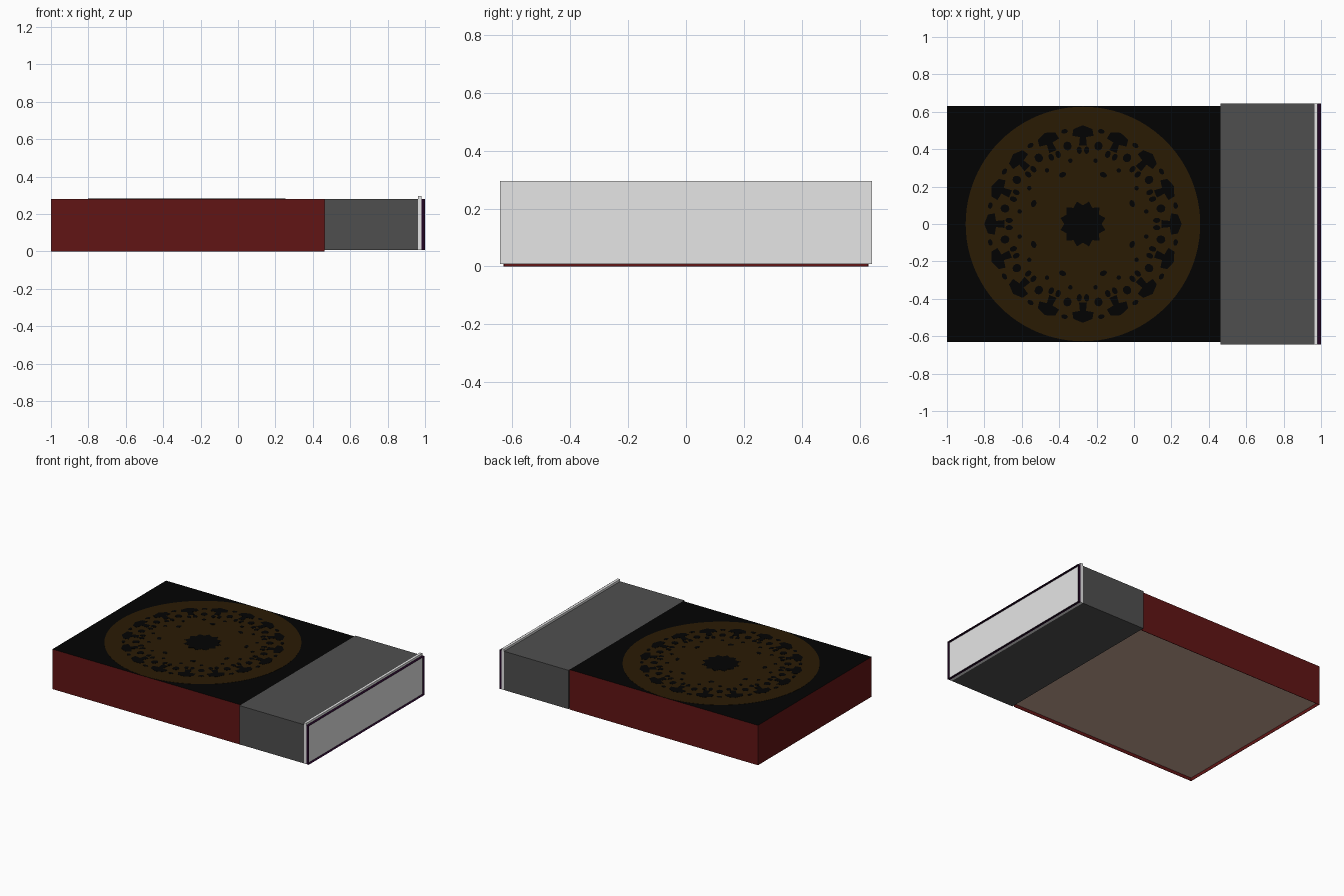
import bpy, bmesh
from math import pi, sin, cos

cube = bpy.data.objects.get("Cube")
if cube:
    bpy.data.objects.remove(cube, do_unlink=True)


def material(name, srgb):
    """Flat colour given as sRGB, stored as linear."""
    lin = [((c + 0.055) / 1.055) ** 2.4 if c > 0.04 else c / 12.92 for c in srgb]
    m = bpy.data.materials.new(name)
    m.use_nodes = True
    m.diffuse_color = (*lin, 1)
    m.node_tree.nodes["Principled BSDF"].inputs["Base Color"].default_value = (*lin, 1)
    return m


red = material("dark red", (0.38, 0.08, 0.08))
black = material("black", (0.01, 0.01, 0.01))
gold = material("dark gold", (0.165, 0.105, 0.015))
grey = material("grey", (0.31, 0.31, 0.31))
light = material("light grey", (0.9, 0.9, 0.9))
purple = material("dark purple", (0.13, 0.02, 0.14))
brown = material("dusty brown", (0.79, 0.66, 0.59))


def finish(name, bm, *mats):
    bmesh.ops.recalc_face_normals(bm, faces=bm.faces)
    mesh = bpy.data.meshes.new(name)
    bm.to_mesh(mesh)
    bm.free()
    for m in mats:
        mesh.materials.append(m)
    obj = bpy.data.objects.new(name, mesh)
    bpy.context.collection.objects.link(obj)
    return obj


def box(name, mats, x0, x1, y0, y1, z0, z1, open_sides=lambda n: False):
    """Box between bounds; faces whose normal passes open_sides are left out."""
    bm = bmesh.new()
    for v in bmesh.ops.create_cube(bm, size=1)["verts"]:
        v.co.x = x1 if v.co.x > 0 else x0
        v.co.y = y1 if v.co.y > 0 else y0
        v.co.z = z1 if v.co.z > 0 else z0
    bm.normal_update()
    gaps = [f for f in bm.faces if open_sides(f.normal)]
    bmesh.ops.delete(bm, geom=gaps, context="FACES")
    return finish(name, bm, *mats)


def add_plate(bm, outline, z0, z1):
    """Closed flat plate from an outline of (x, y) points."""
    low = [bm.verts.new((x, y, z0)) for x, y in outline]
    high = [bm.verts.new((x, y, z1)) for x, y in outline]
    bm.faces.new(low[::-1])
    bm.faces.new(high)
    for i in range(len(low)):
        j = (i + 1) % len(low)
        bm.faces.new((low[i], low[j], high[j], high[i]))


TOP, FLOOR = 0.28, 0.008
SEAM, BODY_Y, END_Y = 0.463, 0.63, 0.643
CX = -0.273                      # centre of the round ornament
THIN = 0.001                     # thickness of the ornament plates

# Body: thin red walls, open below and towards the end section, with a black lid
body = box("body", (red, black), -1, SEAM, -BODY_Y, BODY_Y, 0, TOP,
           lambda n: n.z < -0.5 or n.x > 0.5)
for f in body.data.polygons:
    f.material_index = int(abs(f.normal.z) > 0.5)
walls = body.modifiers.new("wall thickness", "SOLIDIFY")
walls.thickness = 0.003
walls.offset = -1

# Base panel, recessed between the walls
box("base_panel", (brown,), -0.998, SEAM, -0.628, 0.628, 0.022, 0.03)

# End section, raised end plate and thin open rim
box("end_section", (grey,), SEAM, 0.962, -END_Y, END_Y, FLOOR, TOP)
box("end_plate", (light,), 0.962, 0.981, -END_Y, END_Y, FLOOR, 0.295)
box("end_rim", (purple,), 0.981, 1, -END_Y, END_Y, FLOOR, TOP,
    lambda n: abs(n.x) > 0.5)


# Round ornament on the lid
def polar(r, a):
    return CX + r * cos(a), r * sin(a)


def spot(r, a, radial, across, n=10):
    """Oval outline at radius r and angle a, aligned to the radius."""
    pts = []
    for k in range(n):
        t = 2 * pi * k / n
        u, v = r + radial * cos(t), across * sin(t)
        pts.append((CX + u * cos(a) - v * sin(a), u * sin(a) + v * cos(a)))
    return pts


DISC = TOP + THIN
bm = bmesh.new()
add_plate(bm, [polar(0.627, 2 * pi * k / 96) for k in range(96)], TOP, DISC)
finish("ornament_disc", bm, gold)

# Toothed centre
bm = bmesh.new()
add_plate(bm, [polar(0.124 if k % 2 else 0.1, pi * k / 12) for k in range(24)],
          DISC, DISC + THIN)
finish("ornament_centre", bm, black)

# Ring of fan-shaped petals with small specks around them
bm = bmesh.new()
N = 16
for i in range(N):
    a = 2 * pi * i / N
    fan = [(0.42, -0.05), (0.465, -0.035), (0.475, -0.12), (0.51, -0.1), (0.528, 0),
           (0.51, 0.1), (0.475, 0.12), (0.465, 0.035), (0.42, 0.05)]
    add_plate(bm, [polar(r, a + d) for r, d in fan], DISC, DISC + THIN)
    half = a + pi / N
    spots = [(0.395, a - 0.05, 0.02, 0.014), (0.395, a + 0.05, 0.02, 0.014),
             (0.425, half, 0.024, 0.022), (0.505, half, 0.012, 0.018),
             (0.345, half, 0.012, 0.012)]
    if i % 2:
        spots.append((0.285, a, 0.014, 0.02))
    for s in spots:
        add_plate(bm, spot(*s), DISC, DISC + THIN)
finish("ornament_petals", bm, black)
